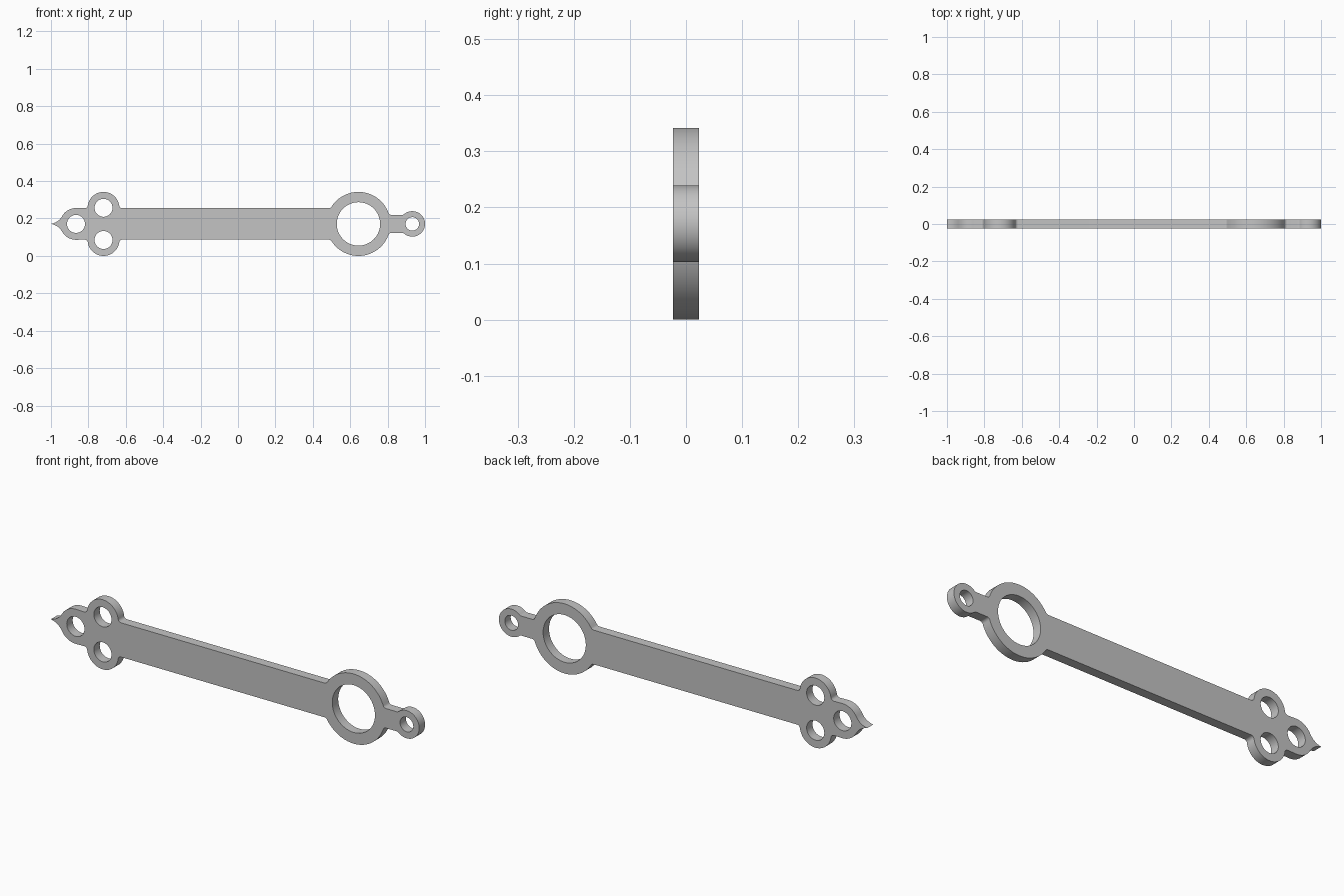
import bpy
import bmesh
from math import sqrt, sin, cos, pi, atan2, radians

cube = bpy.data.objects.get("Cube")
if cube:
    bpy.data.objects.remove(cube, do_unlink=True)

MID = 0.171         # height of the centre line
HALF_THICK = 0.023
BAR, NECK = 0.084, 0.048   # half heights of the bar and the neck
FILLET = 0.016


def arc(cx, cz, r, a0, a1, n):
    return [(cx + r * cos(a0 + (a1 - a0) * i / n),
             cz + r * sin(a0 + (a1 - a0) * i / n)) for i in range(n + 1)]


def fillet_centre(cx, cz, r, h, side):
    """Centre of a fillet resting on the line z = h and touching the lobe."""
    z = h + FILLET
    return cx + side * sqrt((r + FILLET) ** 2 - (z - cz) ** 2), z


def lobe(cx, cz, r, h_left, h_right=None):
    """Left fillet, round lobe, then right fillet (or stop on the centre line)."""
    fx, fz = fillet_centre(cx, cz, r, h_left, -1)
    start = atan2(fz - cz, fx - cx) % (2 * pi)
    pts = arc(fx, fz, FILLET, -pi / 2, start - pi, 6)
    if h_right is None:
        return pts + arc(cx, cz, r, start, 0, 32)[1:]
    gx, gz = fillet_centre(cx, cz, r, h_right, 1)
    end = atan2(gz - cz, gx - cx)
    pts += arc(cx, cz, r, start, end, 40)[1:]
    return pts + arc(gx, gz, FILLET, end + pi, 3 * pi / 2, 6)[1:]


# Upper half of the outline: pointed tip, end lobe, side lobe, large ring, small ring
end_x, end_r = -0.866, 0.085
shoulder = arc(end_x, 0, end_r, radians(150), pi / 2, 12)
p0, p1, p2 = (-1.0, 0.0), (-0.959, 0.008), shoulder[0]
tip = []
for i in range(10):
    t = i / 10
    tip.append(tuple((1 - t) ** 2 * a + 2 * t * (1 - t) * b + t * t * c
                     for a, b, c in zip(p0, p1, p2)))
upper = tip + shoulder
upper += lobe(-0.719, 0.086, 0.085, BAR, BAR)
upper += lobe(0.644, 0, 0.171, BAR, NECK)
upper += lobe(0.932, 0, 0.068, NECK)
lower = [(x, -z) for x, z in reversed(upper[1:-1])]

# Outline and round holes
loops = [upper + lower]
for cx, cz, r in [(end_x, 0, 0.048), (-0.719, 0.086, 0.048),
                  (-0.719, -0.086, 0.048), (0.644, 0, 0.116), (0.932, 0, 0.036)]:
    loops.append(arc(cx, cz, r, 0, 2 * pi, 64)[:-1])

# Flat plate cut from the profile
curve = bpy.data.curves.new("plate_profile", "CURVE")
curve.dimensions = "2D"
curve.fill_mode = "BOTH"
curve.extrude = HALF_THICK
for loop in loops:
    spline = curve.splines.new("POLY")
    spline.points.add(len(loop) - 1)
    for point, (x, z) in zip(spline.points, loop):
        point.co = (x, z, 0, 1)
    spline.use_cyclic_u = True
profile = bpy.data.objects.new("plate_profile", curve)
bpy.context.collection.objects.link(profile)
bpy.context.view_layer.update()
depsgraph = bpy.context.evaluated_depsgraph_get()
mesh = bpy.data.meshes.new_from_object(profile.evaluated_get(depsgraph))
bpy.data.objects.remove(profile, do_unlink=True)

# Weld the faces to the rims and stand the plate upright
bm = bmesh.new()
bm.from_mesh(mesh)
bmesh.ops.remove_doubles(bm, verts=bm.verts, dist=0.0001)
for v in bm.verts:
    x, y, z = v.co
    v.co = (x, -z, y + MID)
bmesh.ops.recalc_face_normals(bm, faces=bm.faces)
bm.to_mesh(mesh)
bm.free()

plate = bpy.data.objects.new("pierced_bar_plate", mesh)
bpy.context.collection.objects.link(plate)

# Plain grey material
grey = bpy.data.materials.new("plain grey")
grey.use_nodes = True
colour = (0.55, 0.55, 0.55, 1)
grey.diffuse_color = colour
grey.node_tree.nodes["Principled BSDF"].inputs["Base Color"].default_value = colour
mesh.materials.clear()
mesh.materials.append(grey)

bpy.ops.object.select_all(action="DESELECT")
plate.select_set(True)
bpy.context.view_layer.objects.active = plate
bpy.ops.object.shade_smooth_by_angle(angle=radians(30))
